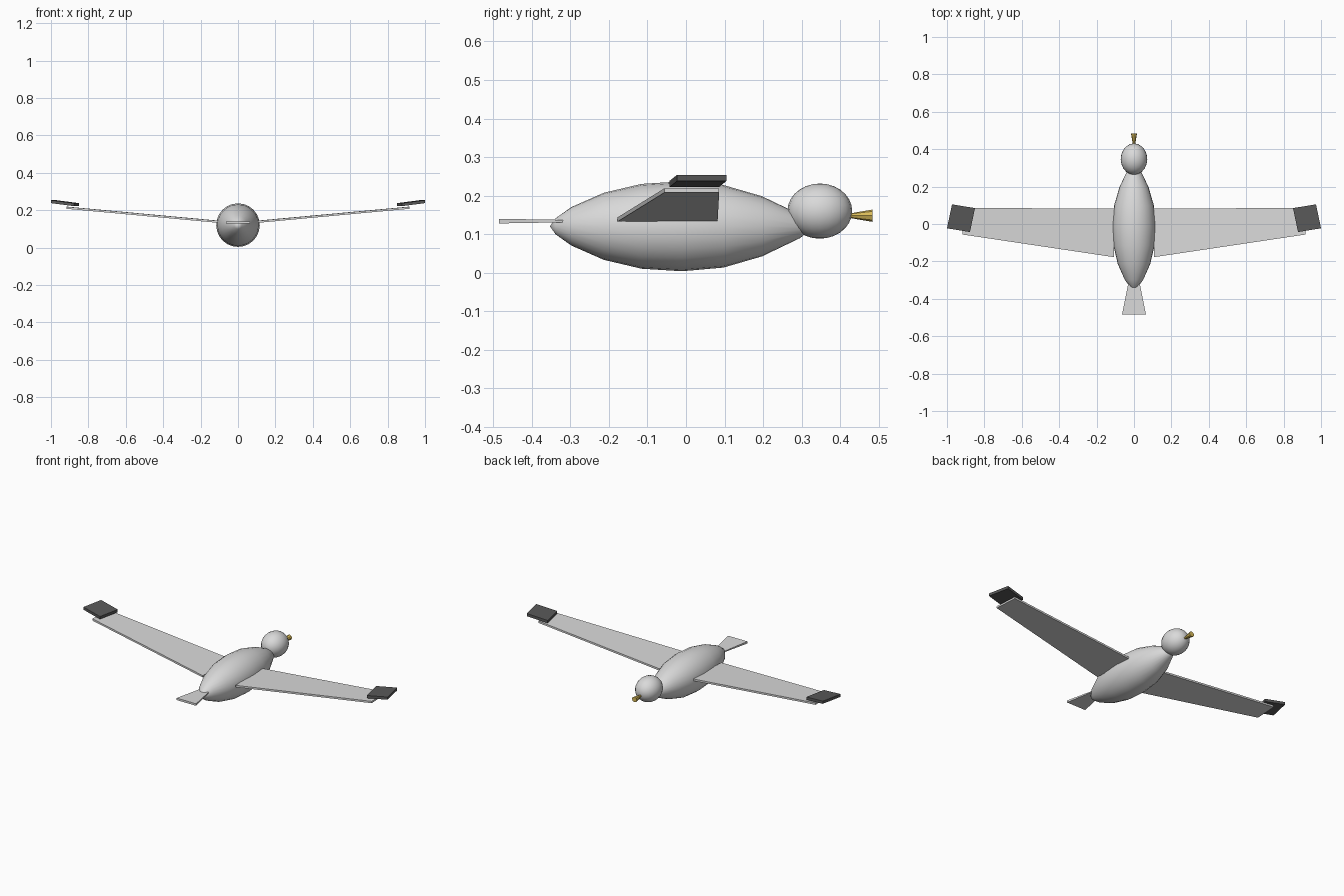
import bpy, bmesh, math
from mathutils import Matrix, Vector

cube = bpy.data.objects.get("Cube")
if cube:
    bpy.data.objects.remove(cube, do_unlink=True)


def material(name, rgb):
    m = bpy.data.materials.new(name)
    m.use_nodes = True
    color = (*rgb, 1)
    m.diffuse_color = color
    m.node_tree.nodes["Principled BSDF"].inputs["Base Color"].default_value = color
    return m


WHITE = material("pale feather", (0.7, 0.7, 0.7))
DARK = material("dark feather", (0.1, 0.1, 0.1))
GOLD = material("yellow beak", (0.7, 0.5, 0.1))


def finish(name, bm, mat, smooth=False):
    bmesh.ops.recalc_face_normals(bm, faces=bm.faces)
    mesh = bpy.data.meshes.new(name)
    bm.to_mesh(mesh)
    bm.free()
    mesh.materials.append(mat)
    for p in mesh.polygons:
        p.use_smooth = smooth
    obj = bpy.data.objects.new(name, mesh)
    bpy.context.collection.objects.link(obj)
    return obj


def lathe(name, profile, z, sides, mat, smooth):
    """Revolve (y, radius) points around a lengthwise axis at height z."""
    bm = bmesh.new()
    verts = [bm.verts.new((r, y, z)) for y, r in profile]
    edges = [bm.edges.new(pair) for pair in zip(verts, verts[1:])]
    bmesh.ops.spin(bm, geom=verts + edges, cent=(0, 0, z), axis=(0, 1, 0),
                   angle=math.tau, steps=sides)
    bmesh.ops.remove_doubles(bm, verts=bm.verts, dist=1e-5)
    return finish(name, bm, mat, smooth)


def slab(name, top, thickness, mat, side=1):
    """Plate hanging below a quad outline, mirrored across x by side."""
    bm = bmesh.new()
    face = bm.faces.new([bm.verts.new((x * side, y, z)) for x, y, z in top])
    ext = bmesh.ops.extrude_face_region(bm, geom=[face], use_keep_orig=True)
    for v in ext["geom"]:
        if isinstance(v, bmesh.types.BMVert):
            v.co.z -= thickness
    return finish(name, bm, mat)


# Spindle body
lathe("body", [(-0.353, 0), (-0.338, 0.021), (-0.297, 0.05), (-0.213, 0.087),
               (-0.115, 0.11), (-0.01, 0.1165), (0.097, 0.107),
               (0.197, 0.078), (0.297, 0.03), (0.33, 0)],
      0.1205, 24, WHITE, True)

# Head
bm = bmesh.new()
bmesh.ops.create_uvsphere(
    bm, u_segments=20, v_segments=14, radius=1,
    matrix=Matrix.Translation((0, 0.347, 0.16)) @ Matrix.Diagonal((0.071, 0.084, 0.0715, 1)))
finish("head", bm, WHITE, True)

# Beak flaring toward its open end
lathe("beak", [(0.39, 0), (0.484, 0.016), (0.484, 0)], 0.148, 8, GOLD, False)

# Flared tail, thickest at the rear edge
bm = bmesh.new()
bmesh.ops.create_cube(bm, size=2)
for v in bm.verts:
    rear = v.co.y < 0
    v.co = Vector((v.co.x * (0.064 if rear else 0.017), -0.485 if rear else -0.25,
                   0.134 + v.co.z * (0.006 if rear else 0.002)))
finish("tail", bm, WHITE)

# Wings with dark tips
for label, side in (("left", 1), ("right", -1)):
    slab(label + "_wing", [(0.108, -0.177, 0.144), (0.918, -0.056, 0.219),
                           (0.91, 0.086, 0.219), (0.098, 0.082, 0.144)],
         0.011, WHITE, side)
    slab(label + "_wing_tip", [(0.877, -0.043, 0.238), (1.0, -0.023, 0.254),
                               (0.973, 0.105, 0.254), (0.85, 0.085, 0.238)],
         0.016, DARK, side)
